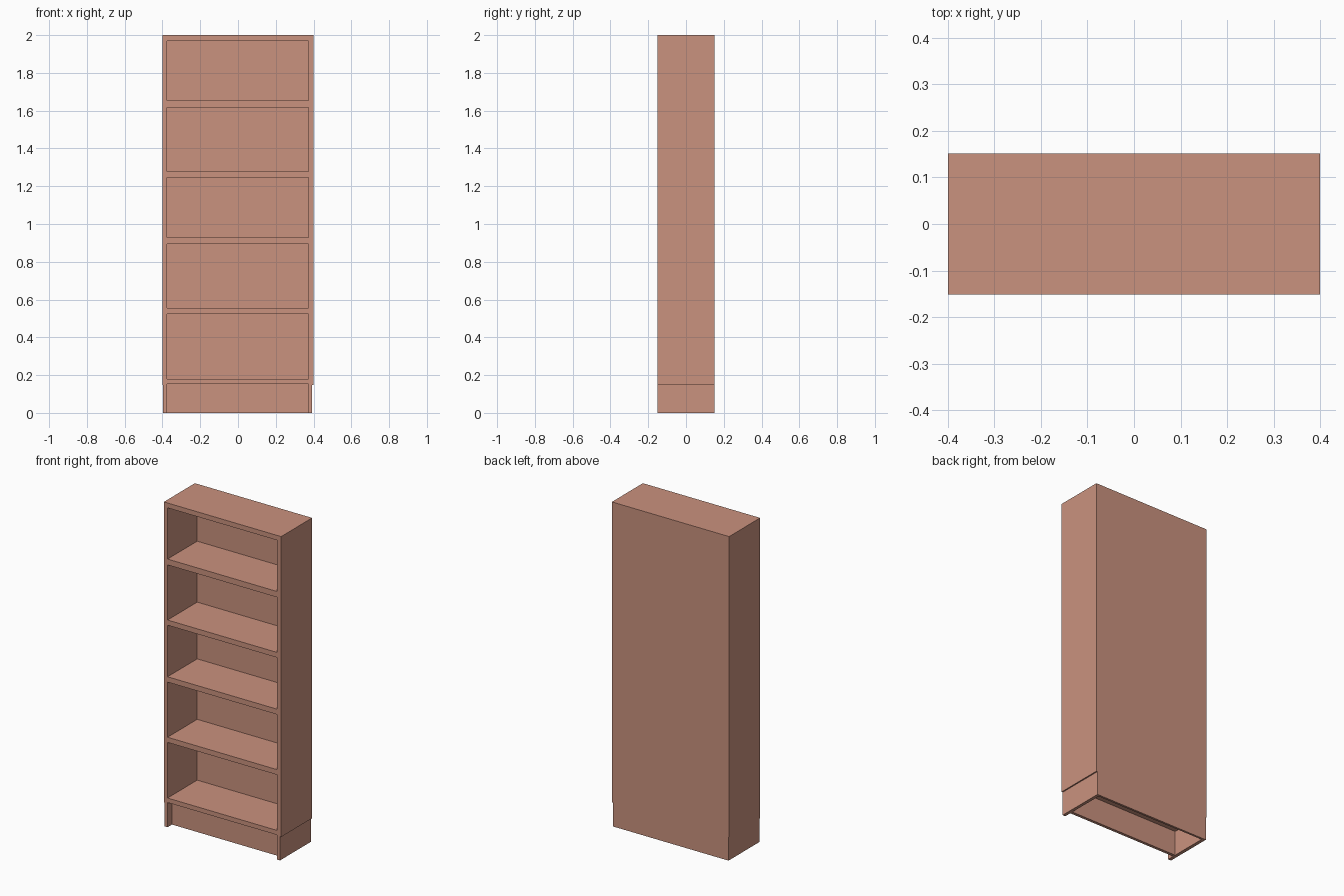
import bpy
import bmesh

if "Cube" in bpy.data.objects:
    bpy.data.objects.remove(bpy.data.objects["Cube"])

# One flat colour for the whole bookcase
wood = bpy.data.materials.new("terracotta wood")
wood.diffuse_color = (0.591, 0.287, 0.209, 1.0)
wood.use_nodes = True
wood.node_tree.nodes["Principled BSDF"].inputs["Base Color"].default_value = wood.diffuse_color


def board(name, x, y, z):
    """Box spanning the given (min, max) ranges."""
    bm = bmesh.new()
    bmesh.ops.create_cube(bm, size=1.0)
    for v in bm.verts:
        v.co = [r[0] if c < 0 else r[1] for c, r in zip(v.co, (x, y, z))]
    mesh = bpy.data.meshes.new(name)
    bm.to_mesh(mesh)
    bm.free()
    mesh.materials.append(wood)
    obj = bpy.data.objects.new(name, mesh)
    bpy.context.collection.objects.link(obj)
    return obj


FRONT, BACK, INNER_BACK = -0.151, 0.151, 0.138
LEFT, RIGHT = -0.375, 0.373      # inner faces of the side boards
STEP = 0.147                     # height where the base narrows

# Side boards and the slightly narrower base sides beneath them
board("left_side", (-0.4, LEFT), (FRONT, BACK), (STEP, 2.0))
board("right_side", (RIGHT, 0.4), (FRONT, BACK), (STEP, 2.0))
board("left_base_side", (-0.396, LEFT), (FRONT, BACK), (0.0, STEP))
board("right_base_side", (RIGHT, 0.392), (FRONT, BACK), (0.0, STEP))

# Back panel down to the floor, between the sides
board("back_panel", (LEFT, RIGHT), (INNER_BACK, BACK), (0.0, 2.0))

# Bottom board, shelves and top board
levels = [(0.152, 0.180), (0.523, 0.555), (0.895, 0.928),
          (1.246, 1.278), (1.618, 1.654), (1.970, 2.0)]
names = ["bottom_board", "shelf_1", "shelf_2", "shelf_3", "shelf_4", "top_board"]
for name, z in zip(names, levels):
    board(name, (LEFT, RIGHT), (FRONT, INNER_BACK), z)

# Recessed kick board
board("kick_board", (LEFT, RIGHT), (-0.108, -0.09), (0.0, levels[0][0]))
